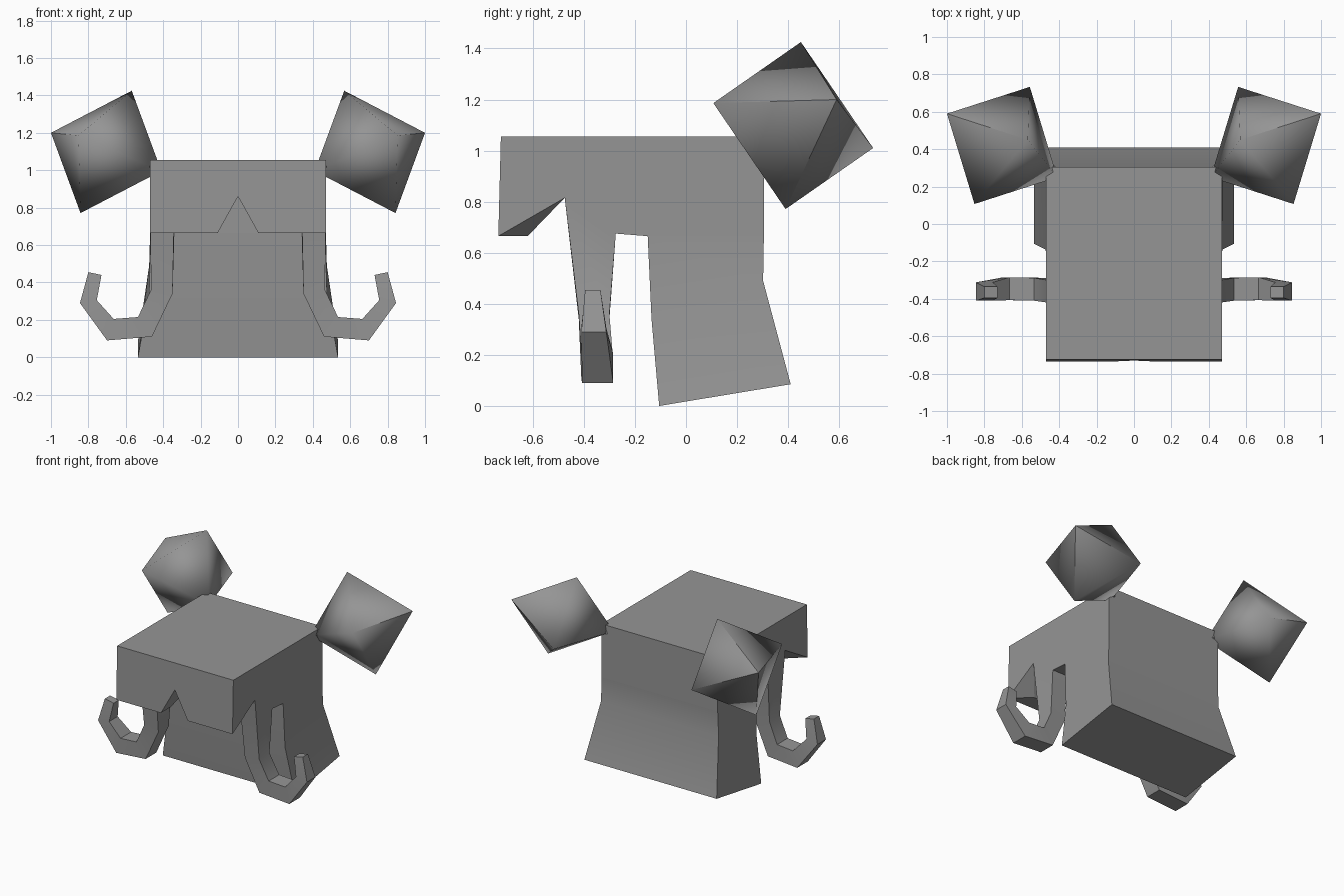
import bpy
import bmesh
from mathutils import Matrix, Vector

if "Cube" in bpy.data.objects:
    bpy.data.objects.remove(bpy.data.objects["Cube"], do_unlink=True)

grey = bpy.data.materials.new("mid_grey")
grey.use_nodes = True
grey.diffuse_color = (0.3, 0.3, 0.3, 1)
grey.node_tree.nodes["Principled BSDF"].inputs["Base Color"].default_value = grey.diffuse_color


def finish(name, bm):
    """Turn a bmesh into a named grey object."""
    bmesh.ops.recalc_face_normals(bm, faces=bm.faces)
    mesh = bpy.data.meshes.new(name)
    bm.to_mesh(mesh)
    bm.free()
    mesh.materials.append(grey)
    obj = bpy.data.objects.new(name, mesh)
    bpy.context.collection.objects.link(obj)
    return obj


def loft(name, loops):
    """Skin a closed solid through loops of equal length."""
    bm = bmesh.new()
    rings = [[bm.verts.new(p) for p in loop] for loop in loops]
    for a, b in zip(rings, rings[1:]):
        for i in range(len(a)):
            j = (i + 1) % len(a)
            bm.faces.new((a[i], a[j], b[j], b[i]))
    bm.faces.new(rings[0])
    bm.faces.new(rings[-1])
    return finish(name, bm)


def side_prism(name, profile):
    """Solid from (y, z, half width) points."""
    return loft(name, [[(s * w, y, z) for y, z, w in profile] for s in (-1, 1)])


def cut(obj, cutter):
    mod = obj.modifiers.new("cut", 'BOOLEAN')
    mod.operation = 'DIFFERENCE'
    mod.solver = 'EXACT'
    mod.object = cutter
    cutter.hide_render = True
    cutter.hide_set(True)


def smooth(obj, degrees=30):
    bpy.ops.object.select_all(action='DESELECT')
    obj.select_set(True)
    bpy.context.view_layer.objects.active = obj
    bpy.ops.object.shade_smooth_by_angle(angle=degrees * 0.01745)


# Upper cap with its side cut-outs
W = 0.47
cap = side_prism("hair_cap", [(y, z, W) for y, z in (
    (-0.725, 1.055), (-0.735, 0.665), (-0.475, 0.815), (-0.275, 0.675),
    (-0.15, 0.665), (0.305, 0.665), (0.305, 1.055))])

# Thick underside of the fringe
fringe = side_prism("fringe_underside", [
    (-0.735, 0.665, W), (-0.62, 0.665, 0.34), (-0.475, 0.815, W)])

# Hollow for the head, and the notch in the fringe
hollow = side_prism("hollow_cutter", [(y, z, 0.34) for y, z in (
    (-0.47, 0.87), (-0.47, 0.5), (-0.148, 0.5), (-0.148, 0.87))])
notch = loft("notch_cutter", [
    [(-0.117, y, 0.65), (0.117, y, 0.65), (0, y, 0.86)] for y in (-0.8, -0.4)])
cut(cap, hollow)
cut(cap, notch)
cut(fringe, notch)

# Flared back hair: front y, front z, back y, back z, half width
back = loft("back_hair", [
    [(-w, y0, z0), (w, y0, z0), (w, y1, z1), (-w, y1, z1)]
    for y0, z0, y1, z1, w in (
        (-0.15, 0.665, 0.305, 0.665, W),
        (-0.135, 0.34, 0.302, 0.49, 0.475),
        (-0.105, 0.0, 0.41, 0.085, 0.535))])
smooth(back)

# Curled side locks: inner x, z, outer x, z, front y, back y
CURL = ((0.35, 0.34, 0.465, 0.36, -0.42, -0.3),
        (0.46, 0.11, 0.535, 0.215, -0.41, -0.288),
        (0.70, 0.09, 0.665, 0.205, -0.407, -0.285),
        (0.845, 0.29, 0.755, 0.305, -0.41, -0.312),
        (0.80, 0.455, 0.73, 0.44, -0.395, -0.335))

# Octahedral pigtails: centre and the three half axes
CENTRE = Vector((0.705, 0.42, 1.098))
OUT = Vector((0.295, 0.17, 0.102))
UP = Vector((-0.137, 0.03, 0.327))
BACK = Vector((-0.148, 0.313, -0.088))

for side, s in (("left", 1), ("right", -1)):
    top = [(s * 0.34, -0.475, 0.815), (s * W, -0.475, 0.815),
           (s * W, -0.275, 0.675), (s * 0.34, -0.275, 0.675)]
    loops = [[(s * xi, y0, zi), (s * xo, y0, zo), (s * xo, y1, zo), (s * xi, y1, zi)]
             for xi, zi, xo, zo, y0, y1 in CURL]
    smooth(loft(side + "_curled_lock", [top] + loops))

    flip = Matrix.Diagonal((s, 1, 1))
    bm = bmesh.new()
    tip, root = (bm.verts.new(flip @ (CENTRE + k * OUT)) for k in (1, -1))
    ring = [bm.verts.new(flip @ (CENTRE + d)) for d in (UP, BACK, -UP, -BACK)]
    for i in range(4):
        for end in (tip, root):
            bm.faces.new((ring[i], ring[(i + 1) % 4], end))
    for face in bm.faces:
        face.smooth = True
    for edge in tip.link_edges:
        edge.smooth = False
    finish(side + "_pigtail", bm)

    # Small tie joining the pigtail to the cap
    loft(side + "_hair_tie", [
        [flip @ (CENTRE - k * OUT + r * d) for d in (UP, BACK, -UP, -BACK)]
        for k, r in ((0.8, 0.16), (0.92, 0.12), (1.02, 0.17))])
